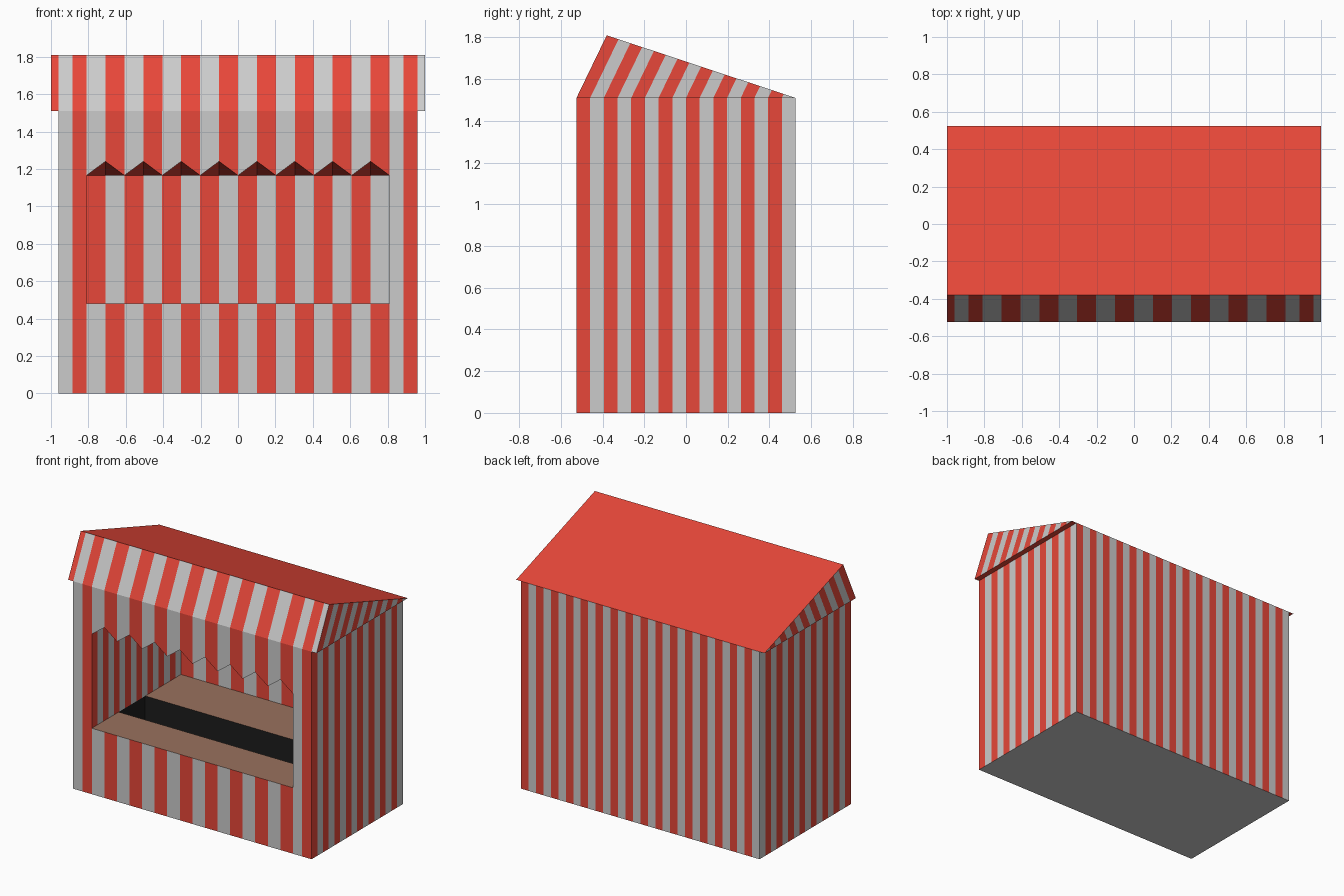
import bpy, bmesh
from mathutils import Vector

if "Cube" in bpy.data.objects:
    bpy.data.objects.remove(bpy.data.objects["Cube"])


def material(name, r, g, b):
    m = bpy.data.materials.new(name)
    m.diffuse_color = (r, g, b, 1)
    m.use_nodes = True
    m.node_tree.nodes["Principled BSDF"].inputs["Base Color"].default_value = m.diffuse_color
    return m


RED = material("red", 0.8, 0.063, 0.041)
GREY = material("grey", 0.53, 0.53, 0.53)
BROWN = material("brown", 0.32, 0.165, 0.11)
BLACK = material("black", 0.012, 0.012, 0.012)


def line(p, q, n):
    """n equal steps from p to q"""
    p, q = Vector(p), Vector(q)
    return [p.lerp(q, i / n) for i in range(n + 1)]


def strip(name, lower, upper, mats, flip=False):
    """Band of faces between two rows of points, cycling through mats"""
    bm = bmesh.new()
    a = [bm.verts.new(p) for p in lower]
    b = [bm.verts.new(p) for p in upper]
    for i in range(len(a) - 1):
        loop = [a[i], a[i + 1], b[i + 1], b[i]]
        f = bm.faces.new(loop[::-1] if flip else loop)
        f.material_index = i % len(mats)
    bmesh.ops.remove_doubles(bm, verts=bm.verts, dist=1e-5)
    me = bpy.data.meshes.new(name)
    bm.to_mesh(me)
    bm.free()
    for m in mats:
        me.materials.append(m)
    ob = bpy.data.objects.new(name, me)
    bpy.context.collection.objects.link(ob)
    return ob


W, D, H = 0.96, 0.525, 1.51            # booth half width, half depth, wall height
RW, RY, RZ = 1.0, -0.38, 1.81          # roof half width, ridge position
OX, Z0, Z1, ZP = 0.81, 0.48, 1.165, 1.24   # opening
BY = 0.5                               # inner back wall
PF, PB, PZ = -0.215, 0.09, 0.02        # standing well behind the counter
N = 16


def wall(name, p, q, z0, z1, n, mats, flip=False):
    strip(name, line((*p, z0), (*q, z0), n), line((*p, z1), (*q, z1), n), mats, flip)


# outer side walls, gables and roof overhang undersides
for side, s in (("left", -1), ("right", 1)):
    flip = s < 0
    wall(side + "_wall", (s * W, -D), (s * W, D), 0, H, N, [RED, GREY], flip)
    strip(side + "_gable", line((s * RW, -D, H), (s * RW, D, H), N),
          line((s * RW, RY, RZ), (s * RW, D, H), N), [RED, GREY], flip)
    strip(side + "_eave_underside", line((s * W, -D, H), (s * W, D, H), 1),
          line((s * RW, -D, H), (s * RW, D, H), 1), [RED], s > 0)
    # inner side walls of the opening
    wall(side + "_inner_wall", (s * OX, -D), (s * OX, BY), Z0, Z1, N,
         [RED, GREY], s > 0)
    # front posts beside the opening
    x0, x1 = (-W, -OX) if s < 0 else (OX, W)
    wall(side + "_front_post", (x0, -D), (x1, -D), 0, H, 2, [GREY, RED])
    # well ends
    strip(side + "_well_end", line((s * OX, PF, PZ), (s * OX, PB, PZ), 1),
          line((s * OX, PF, Z0), (s * OX, PB, Z0), 1), [BLACK], s > 0)

# back wall and floor
wall("back_wall", (W, D), (-W, D), 0, H, 2 * N, [RED, GREY])
strip("base", line((-W, D, 0), (W, D, 0), 1), line((-W, -D, 0), (W, -D, 0), 1), [GREY])

# front panel below the opening, zigzag valance above it
wall("front_panel", (-OX, -D), (OX, -D), 0, Z0, N, [GREY, RED])
zigzag = line((-OX, -D, Z1), (OX, -D, Z1), N)
for p in zigzag[1::2]:
    p.z = ZP
strip("front_valance", zigzag, line((-OX, -D, H), (OX, -D, H), N), [GREY, RED])

# inside: back wall, pleated ceiling, counters, dark well
wall("inner_back_wall", (-OX, BY), (OX, BY), Z0, Z1, N, [RED, GREY])
strip("inner_ceiling", line((-OX, BY, Z1), (OX, BY, Z1), N), zigzag, [RED])


def shelf(name, y0, y1, z, mat):
    strip(name, line((-OX, y0, z), (OX, y0, z), 1), line((-OX, y1, z), (OX, y1, z), 1), [mat])


shelf("front_counter", -D, PF, Z0, BROWN)
shelf("back_counter", PB, BY, Z0, BROWN)
shelf("well_floor", PF, PB, PZ, BLACK)
wall("well_back", (-OX, PB), (OX, PB), PZ, Z0, 1, [BLACK])
wall("well_front", (-OX, PF), (OX, PF), PZ, Z0, 1, [BLACK], True)

# roof: striped front slope, plain red back slope
edges = [-RW, -W, -0.885] + [-OX + 2 * OX * i / N for i in range(N + 1)] + [0.885, W, RW]
strip("roof_front", [(x, -D, H) for x in edges], [(x, RY, RZ) for x in edges], [RED, GREY])
strip("roof_back", line((RW, D, H), (-RW, D, H), 1),
      line((RW, RY, RZ), (-RW, RY, RZ), 1), [RED])
